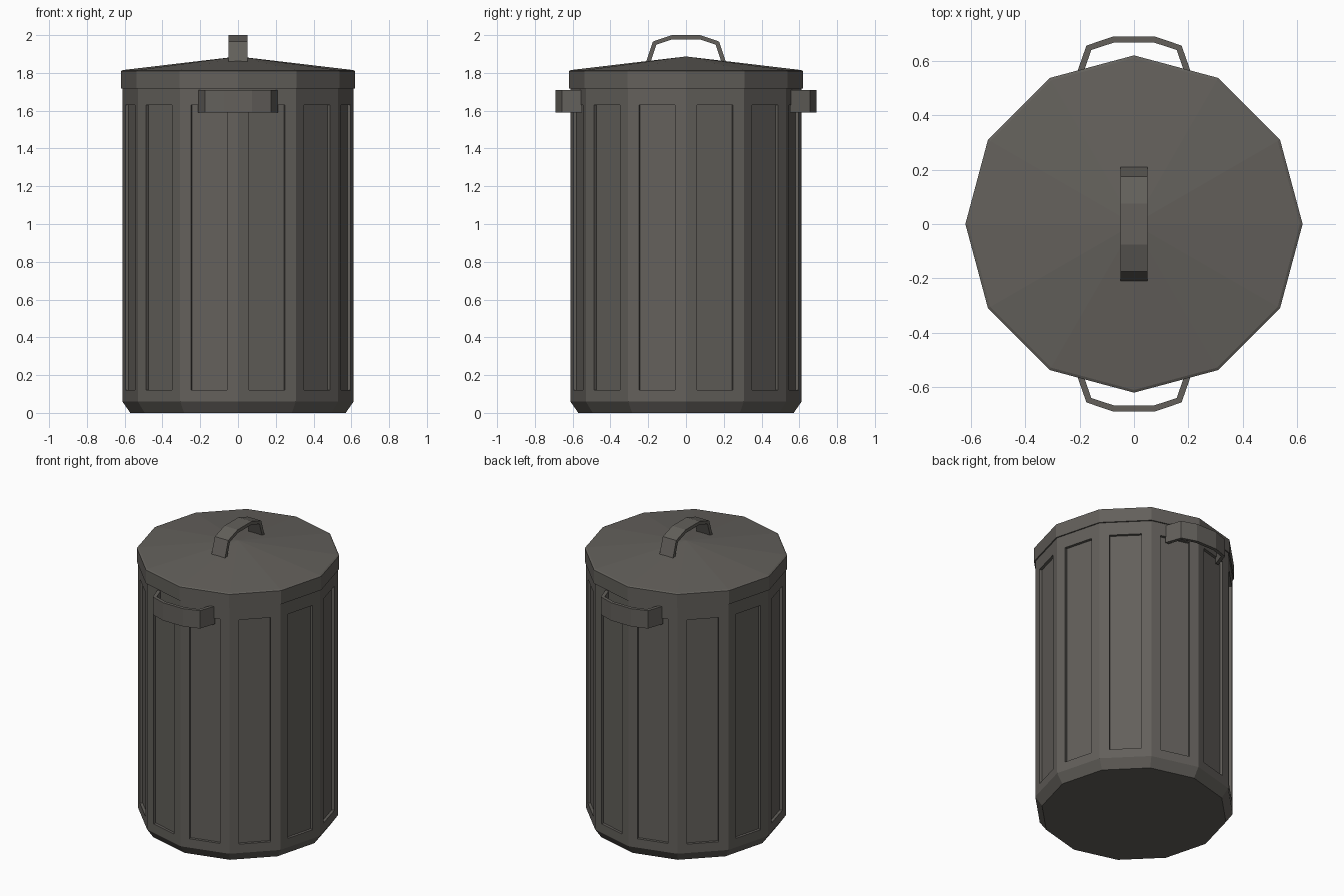
import bpy, bmesh, math
from mathutils import Vector

if "Cube" in bpy.data.objects:
    bpy.data.objects.remove(bpy.data.objects["Cube"])

SIDES = 12
metal = bpy.data.materials.new("dark grey metal")
metal.diffuse_color = (0.125, 0.117, 0.105, 1)
metal.use_nodes = True
metal.node_tree.nodes["Principled BSDF"].inputs["Base Color"].default_value = metal.diffuse_color


def finish(bm, name):
    bmesh.ops.recalc_face_normals(bm, faces=bm.faces[:])
    me = bpy.data.meshes.new(name)
    bm.to_mesh(me)
    bm.free()
    me.materials.append(metal)
    ob = bpy.data.objects.new(name, me)
    bpy.context.collection.objects.link(ob)
    return ob


def lathe(profile, cap_start=False, apex=None):
    """Twelve-sided revolve of (radius, z) rings, listed from bottom to top."""
    bm = bmesh.new()
    rings = [[bm.verts.new((r * math.cos(math.tau * i / SIDES),
                            r * math.sin(math.tau * i / SIDES), z))
              for i in range(SIDES)] for r, z in profile]
    bands = []
    for a, b in zip(rings, rings[1:]):
        bands.append([bm.faces.new((a[i], a[(i + 1) % SIDES], b[(i + 1) % SIDES], b[i]))
                      for i in range(SIDES)])
    if cap_start:
        bm.faces.new(rings[0][::-1])
    if apex is not None:
        tip = bm.verts.new((0, 0, apex))
        for i in range(SIDES):
            bm.faces.new((rings[-1][i], rings[-1][(i + 1) % SIDES], tip))
    return bm, bands


# Can body with a recessed panel in each side
bm, bands = lathe([(0.57, 0), (0.612, 0.06), (0.612, 1.69), (0.612, 1.8)], cap_start=True)
bm.normal_update()
walls = bands[1]
bmesh.ops.inset_individual(bm, faces=walls, thickness=0.06, depth=0, use_even_offset=True)
bmesh.ops.inset_individual(bm, faces=walls, thickness=0, depth=-0.018, use_even_offset=True)
finish(bm, "can_body")

# Shallow conical lid with a rim
bm, _ = lathe([(0.605, 1.718), (0.62, 1.718), (0.62, 1.81), (0.61, 1.815)], apex=1.887)
finish(bm, "lid")


def handle(name, half, place, width):
    """Bent flat strap: half holds (outer, inner) point pairs, mirrored across the middle."""
    pairs = [((-o[0], o[1]), (-i[0], i[1])) for o, i in half] + half[::-1]
    bm = bmesh.new()
    rows = []
    for o, i in pairs:
        rows.append([bm.verts.new(place(p[0], p[1], w))
                     for p, w in ((o, -width), (o, width), (i, width), (i, -width))])
    for a, b in zip(rows, rows[1:]):
        for k in range(4):
            bm.faces.new((a[k], a[(k + 1) % 4], b[(k + 1) % 4], b[k]))
    bm.faces.new(rows[0])
    bm.faces.new(rows[-1][::-1])
    finish(bm, name)


# Lid handle
handle("lid_handle",
       [((0.212, 1.855), (0.188, 1.855)), ((0.175, 1.966), (0.157, 1.95)),
        ((0.075, 2.0), (0.071, 1.978))],
       lambda u, v, w: Vector((w, u, v)), 0.05)

# Carrying handles, front and back
side = [((0.212, 0.55), (0.188, 0.55)), ((0.175, 0.656), (0.157, 0.64)),
        ((0.075, 0.69), (0.071, 0.668))]
for name, s in (("front_handle", -1), ("back_handle", 1)):
    handle(name, side, lambda u, v, w, s=s: Vector((u, s * v, 1.65 + w)), 0.06)
